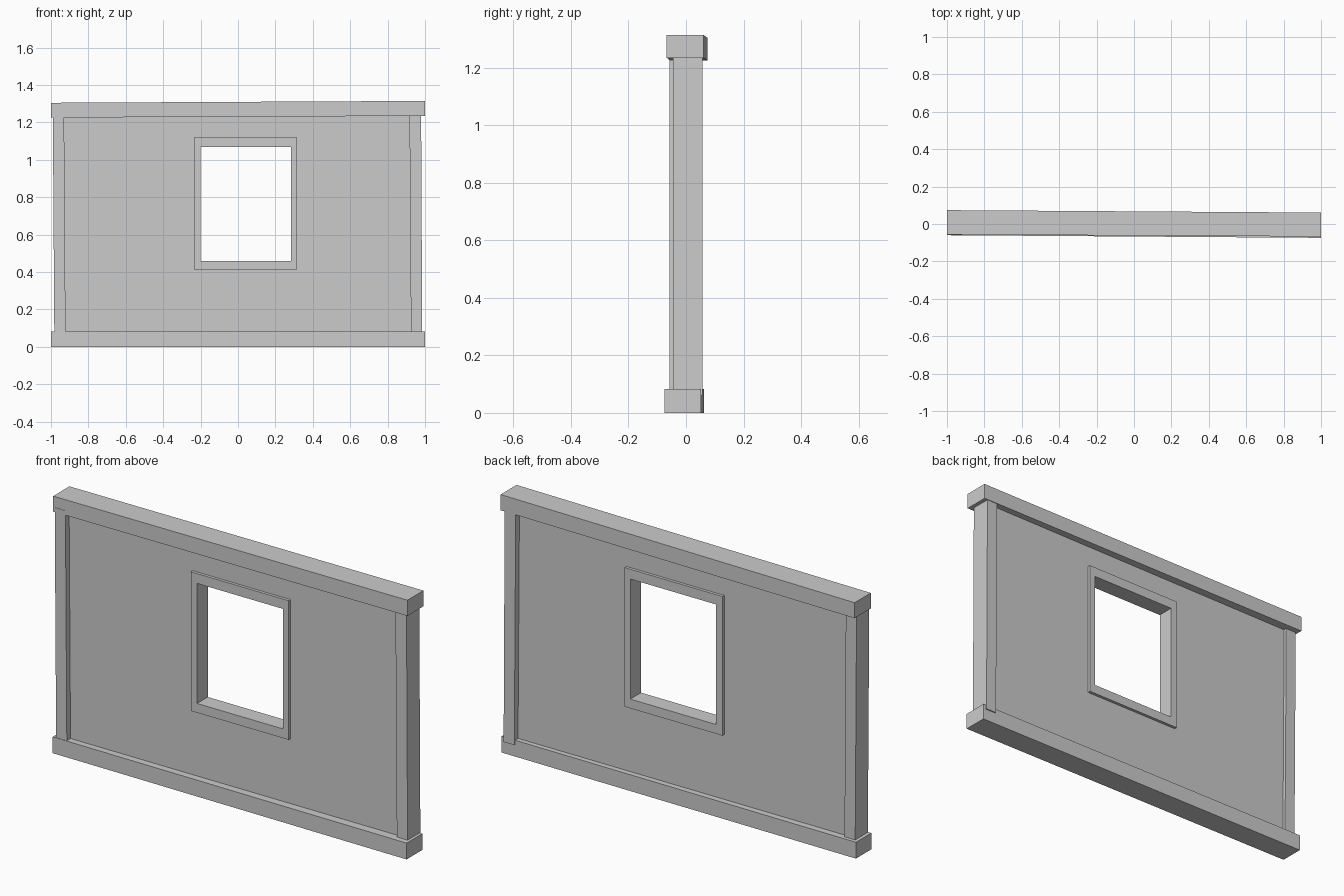
import bpy

cube = bpy.data.objects.get("Cube")
if cube:
    bpy.data.objects.remove(cube, do_unlink=True)

# One plain grey for the whole wall
grey = bpy.data.materials.new("light_grey")
grey.use_nodes = True
grey.diffuse_color = (0.6, 0.6, 0.6, 1)
grey.node_tree.nodes["Principled BSDF"].inputs["Base Color"].default_value = grey.diffuse_color


def add_mesh(name, verts, faces):
    mesh = bpy.data.meshes.new(name)
    mesh.from_pydata(verts, [], faces)
    mesh.materials.append(grey)
    obj = bpy.data.objects.new(name, mesh)
    bpy.context.collection.objects.link(obj)
    return obj


def bridge(name, start, end):
    """Solid between two matching four-cornered ends."""
    sides = [(i, (i + 1) % 4, (i + 1) % 4 + 4, i + 4) for i in range(4)]
    return add_mesh(name, start + end, [(3, 2, 1, 0), (4, 5, 6, 7)] + sides)


def beam(name, left, right):
    """Horizontal timber; each end is (y0, y1, z0, z1)."""
    ends = [[(x, y0, z0), (x, y1, z0), (x, y1, z1), (x, y0, z1)]
            for x, (y0, y1, z0, z1) in ((-1, left), (1, right))]
    return bridge(name, *ends)


def post(name, foot, head, y0, y1):
    """Upright timber; foot and head are (x0, x1)."""
    ends = [[(x0, y0, z), (x1, y0, z), (x1, y1, z), (x0, y1, z)]
            for z, (x0, x1) in ((0.06, foot), (1.25, head))]
    return bridge(name, *ends)


def holed_slab(name, outer, inner, depth):
    """Upright slab with a rectangular opening; rectangles are (x0, x1, z0, z1)."""
    verts = []
    for y in (-depth, depth):
        for x0, x1, z0, z1 in (outer, inner):
            verts += [(x0, y, z0), (x1, y, z0), (x1, y, z1), (x0, y, z1)]
    faces = []
    for i in range(4):
        j = (i + 1) % 4
        faces += [(i, j, j + 4, i + 4), (i + 8, i + 12, j + 12, j + 8),
                  (j, i, i + 8, j + 8), (i + 4, j + 4, j + 12, i + 12)]
    return add_mesh(name, verts, faces)


# Slightly crooked timbers around the wall
beam("bottom_beam", (-0.06, 0.063, 0, 0.083), (-0.074, 0.052, 0, 0.083))
beam("top_beam", (-0.056, 0.074, 1.226, 1.305), (-0.067, 0.061, 1.235, 1.315))
post("right_post", (-0.982, -0.922), (-0.99, -0.93), -0.058, 0.044)
post("left_post", (0.925, 0.985), (0.917, 0.979), -0.045, 0.058)

# Wall panel and the window frame lining its opening
opening = (-0.2, 0.283, 0.46, 1.07)
holed_slab("wall_panel", (-0.95, 0.95, 0.05, 1.26), (-0.215, 0.3, 0.44, 1.09), 0.028)
holed_slab("window_frame", (-0.235, 0.315, 0.413, 1.12), opening, 0.043)
